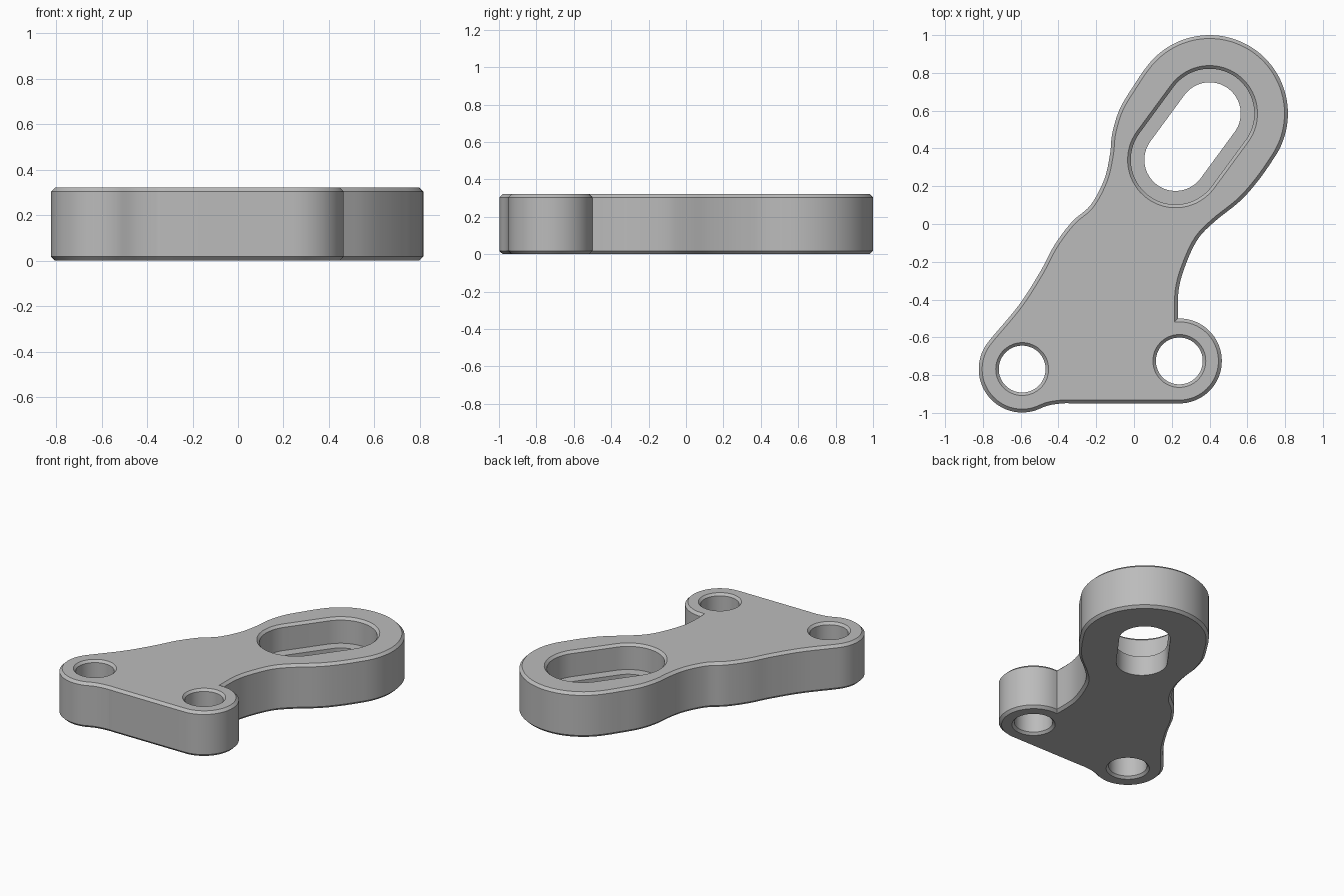
import bpy, bmesh
from math import cos, sin, radians, degrees, atan2
from mathutils import Vector

cube = bpy.data.objects.get("Cube")
if cube:
    bpy.data.objects.remove(cube)

HEIGHT, CHAMFER, LEDGE = 0.322, 0.018, 0.14


def arc(centre, radius, start, end, steps=32):
    angles = [radians(start + (end - start) * i / steps) for i in range(steps + 1)]
    return [Vector((centre[0] + radius * cos(a), centre[1] + radius * sin(a))) for a in angles]


def spline(points, steps=6):
    """Smooth curve through the points; the first and last only steer it."""
    p = [Vector(q) for q in points]
    out = []
    for a, b, c, d in zip(p, p[1:], p[2:], p[3:]):
        for i in range(steps):
            t = i / steps
            out.append(0.5 * (2 * b + (c - a) * t + (2 * a - 5 * b + 4 * c - d) * t ** 2
                              + (3 * b - a - 3 * c + d) * t ** 3))
    return out[1:]


def inset(loop, amount):
    """Move a counterclockwise loop inwards with mitred corners."""
    out = []
    for i, p in enumerate(loop):
        d1 = (p - loop[i - 1]).normalized()
        d2 = (loop[(i + 1) % len(loop)] - p).normalized()
        n1, n2 = Vector((-d1.y, d1.x)), Vector((-d2.y, d2.x))
        out.append(p + (n1 + n2) * amount / (1 + n1.dot(n2)))
    return out


def slot(radius):
    tilt = degrees(atan2(upper[1] - lower[1], upper[0] - lower[0]))
    return arc(upper, radius, tilt - 90, tilt + 90) + arc(lower, radius, tilt + 90, tilt + 270)


# Centres of the two mounting holes and the two ends of the slot
left_hole, right_hole = (-0.592, -0.768), (0.24, -0.725)
upper, lower = (0.40, 0.585), (0.22, 0.34)

# Outer profile, counterclockwise
left_boss = arc(left_hole, 0.23, 141, 288)
right_boss = arc(right_hole, 0.225, -90, 92)
head = arc(upper, 0.415, -36, 144, 48)
foot_curve = spline([left_boss[-2], left_boss[-1], (-0.45, -0.96), (-0.365, -0.949),
                     (-0.28, -0.95), right_boss[0]])
throat_curve = spline([(0.236, -0.62), right_boss[-1], (0.237, -0.346), (0.274, -0.214),
                       (0.338, -0.08), (0.427, 0.013), (0.56, 0.12), (0.654, 0.225),
                       head[0], head[4]])
back_curve = spline([head[-5], head[-1], (0.0, 0.735), (-0.075, 0.61), (-0.115, 0.48),
                     (-0.127, 0.37), (-0.158, 0.235), (-0.23, 0.10), (-0.327, 0.013),
                     (-0.42, -0.11), (-0.495, -0.25), (-0.61, -0.43), left_boss[0], left_boss[4]])
outline = left_boss + foot_curve + right_boss + throat_curve + head + back_curve

bm = bmesh.new()


def wall(rings):
    """Join stacked rings of (loop, z) with quads; return the bottom and top edges."""
    verts = [[bm.verts.new((p.x, p.y, z)) for p in loop] for loop, z in rings]
    n = len(verts[0])
    for a, b in zip(verts, verts[1:]):
        for i in range(n):
            j = (i + 1) % n
            bm.faces.new((a[i], a[j], b[j], b[i]))
    return [[bm.edges.get((ring[i - 1], ring[i])) for i in range(n)]
            for ring in (verts[0], verts[-1])]


# Chamfered outer wall
small = inset(outline, CHAMFER)
walls = [wall([(small, 0), (outline, CHAMFER), (outline, HEIGHT - CHAMFER), (small, HEIGHT)])]

# Round mounting holes, chamfered at both ends
for centre in (left_hole, right_hole):
    rim, bore = (arc(centre, r, 0, 360, 64)[:-1] for r in (0.14, 0.124))
    walls.append(wall([(rim, 0), (bore, 0.016), (bore, HEIGHT - 0.016), (rim, HEIGHT)]))

# Slot with a wider stepped pocket above
through, pocket, pocket_rim = slot(0.165), slot(0.237), slot(0.254)
walls.append(wall([(through, 0), (through, LEDGE), (pocket, LEDGE),
                   (pocket, HEIGHT - 0.017), (pocket_rim, HEIGHT)]))

# Flat underside and top face around the openings
for side, z in ((0, -1), (1, 1)):
    edges = [e for w in walls for e in w[side]]
    bmesh.ops.triangle_fill(bm, use_beauty=True, use_dissolve=False, edges=edges, normal=(0, 0, z))
bmesh.ops.recalc_face_normals(bm, faces=bm.faces)

mesh = bpy.data.meshes.new("slotted_bracket")
bm.to_mesh(mesh)
bm.free()
bracket = bpy.data.objects.new("slotted_bracket", mesh)
bpy.context.collection.objects.link(bracket)

# Plain grey metal
grey = bpy.data.materials.new("plain_grey")
grey.use_nodes = True
colour = (0.5, 0.5, 0.5, 1)
grey.diffuse_color = colour
grey.node_tree.nodes["Principled BSDF"].inputs["Base Color"].default_value = colour
mesh.materials.append(grey)

bpy.ops.object.select_all(action="DESELECT")
bracket.select_set(True)
bpy.context.view_layer.objects.active = bracket
bpy.ops.object.shade_smooth_by_angle(angle=radians(30))
